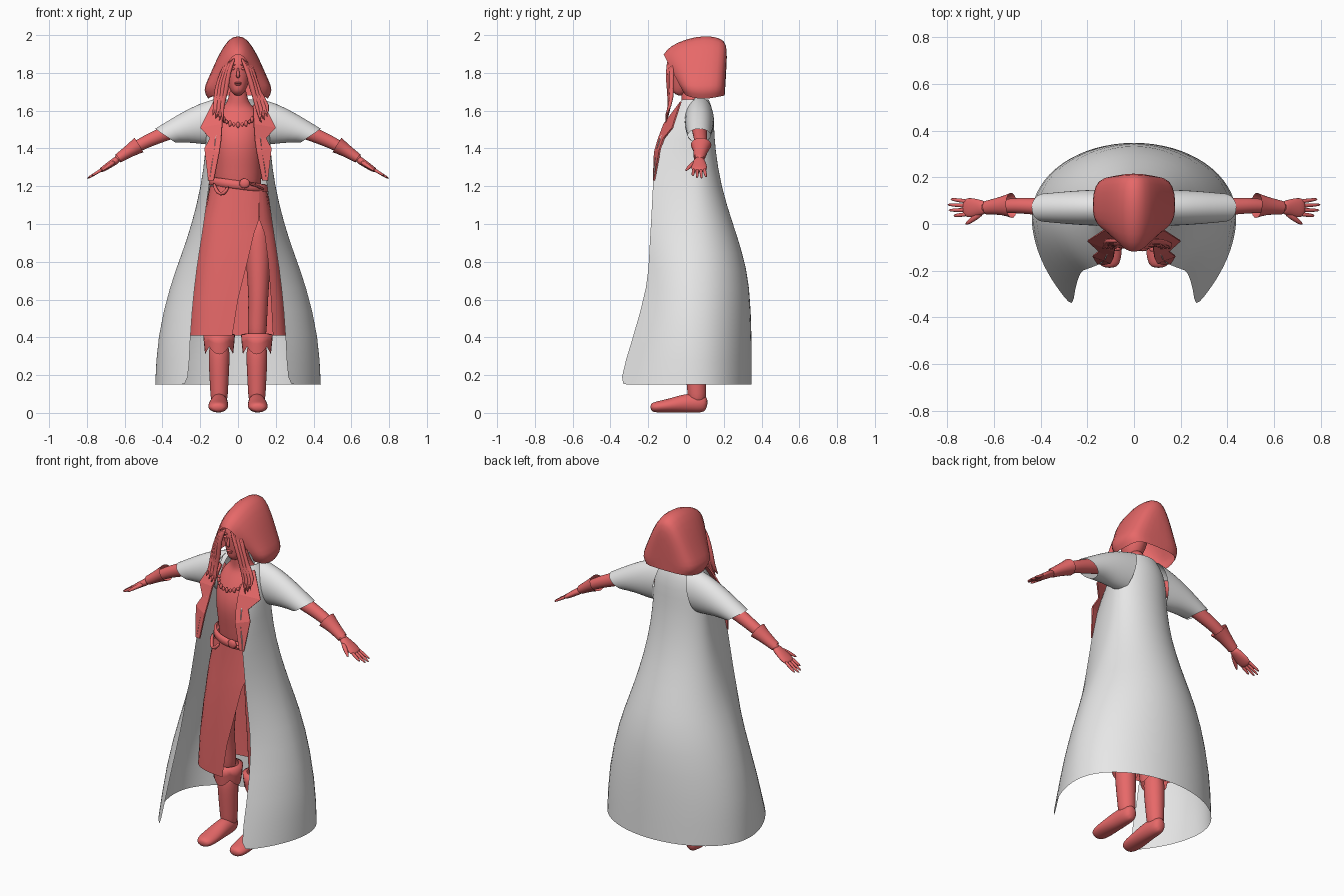
import bpy
import bmesh
from math import sin, cos, asin, pi, copysign
from mathutils import Vector, Matrix

cube = bpy.data.objects.get("Cube")
if cube:
    bpy.data.objects.remove(cube, do_unlink=True)


def material(name, colour):
    mat = bpy.data.materials.new(name)
    mat.use_nodes = True
    mat.diffuse_color = colour
    mat.node_tree.nodes["Principled BSDF"].inputs["Base Color"].default_value = colour
    return mat


RED = material("soft red", (0.8, 0.14, 0.14, 1))
GREY = material("light grey", (0.8, 0.8, 0.8, 1))


def finish(name, bm, mat, mirror=False, subdiv=0, smooth=True):
    """Turn a bmesh into an object with its material and modifiers."""
    bmesh.ops.recalc_face_normals(bm, faces=bm.faces)
    mesh = bpy.data.meshes.new(name)
    bm.to_mesh(mesh)
    bm.free()
    mesh.materials.append(mat)
    for poly in mesh.polygons:
        poly.use_smooth = smooth
    obj = bpy.data.objects.new(name, mesh)
    bpy.context.collection.objects.link(obj)
    if mirror:
        obj.modifiers.new("mirror", 'MIRROR').use_clip = False
    if subdiv:
        mod = obj.modifiers.new("smooth", 'SUBSURF')
        mod.levels = mod.render_levels = subdiv
    return obj


def loft(name, rings, mat, closed=True, caps=(True, True), **options):
    """Skin a row of equally long rings."""
    bm = bmesh.new()
    rows = [[bm.verts.new(p) for p in ring] for ring in rings]
    count = len(rows[0])
    for low, high in zip(rows, rows[1:]):
        for i in range(count if closed else count - 1):
            j = (i + 1) % count
            bm.faces.new((low[i], low[j], high[j], high[i]))
    if caps[0]:
        bm.faces.new(rows[0])
    if caps[1]:
        bm.faces.new(rows[-1])
    return finish(name, bm, mat, **options)


def sweep(name, stations, mat=RED, sides=10, subdiv=2, **options):
    """Skin ellipses along a path; stations are x, y, z, width, depth."""
    points = [Vector(s[:3]) for s in stations]
    whole = (points[-1] - points[0]).normalized()
    ref = Vector((0, 1, 0)) if abs(whole.z) > 0.8 else Vector((0, 0, 1))
    rings = []
    for i, (p, s) in enumerate(zip(points, stations)):
        along = points[min(i + 1, len(points) - 1)] - points[max(i - 1, 0)]
        side = along.cross(ref).normalized()
        up = side.cross(along).normalized()
        angles = [2 * pi * k / sides for k in range(sides)]
        rings.append([p + side * s[3] * cos(a) + up * s[4] * sin(a) for a in angles])
    return loft(name, rings, mat, subdiv=subdiv, **options)


def blob(name, place, size, mirror=False):
    bm = bmesh.new()
    matrix = Matrix.Translation(place) @ Matrix.Diagonal((*size, 1))
    bmesh.ops.create_uvsphere(bm, u_segments=12, v_segments=8, radius=1, matrix=matrix)
    return finish(name, bm, RED, mirror=mirror)


# Long open coat: round back, sides curving to the front edges
def coat_ring(z, wide, back, edge_x, edge_y, mid=0.04, n=8):
    half = [(wide * sin(pi * k / n / 2), mid + (back - mid) * cos(pi * k / n / 2)) for k in range(n)]
    for k in range(n + 1):
        t = k / n
        x = wide * (1 - t * t) + edge_x * t * t
        y = mid * (1 - t) ** 2 + (mid + edge_y) * t * (1 - t) + edge_y * t * t
        half.append((x, y))
    return [(-x, y, z) for x, y in half[:0:-1]] + [(x, y, z) for x, y in half]


coat_rows = [
    (.15, .44, .35, .26, -.36), (.4, .43, .35, .255, -.28), (.68, .36, .34, .23, -.2),
    (.85, .295, .3, .205, -.195), (1, .245, .25, .18, -.185), (1.2, .195, .185, .155, -.175),
    (1.4, .17, .155, .125, -.165), (1.5, .17, .15, .11, -.12), (1.6, .155, .145, .1, -.06),
    (1.66, .11, .12, .085, -.02)]
loft("coat", [coat_ring(*row) for row in coat_rows], GREY, closed=False,
     caps=(False, False), subdiv=1)

# Wide short sleeves with slanted cuffs: top x, z, bottom x, z, depth
sleeve_rows = [(.08, 1.675, .14, 1.42, .08), (.2, 1.645, .19, 1.42, .078),
               (.32, 1.58, .25, 1.43, .072), (.44, 1.505, .33, 1.43, .062)]
sleeve_rings = []
for tx, tz, bx, bz, depth in sleeve_rows:
    ring = []
    for k in range(16):
        a = 2 * pi * k / 16
        t = (1 + cos(a)) / 2
        ring.append((bx + (tx - bx) * t, .07 + depth * sin(a), bz + (tz - bz) * t))
    sleeve_rings.append(ring)
loft("sleeves", sleeve_rings, GREY, caps=(False, False), mirror=True, subdiv=1)

# Pointed hood: arches from the face opening to the back
arch = [(0, 1), (.05, .95), (.1, .71), (.135, .48), (.165, .28), (.187, .13), (.16, 0)]
arch = [(-x, h) for x, h in arch[:0:-1]] + arch
# top y, bottom y, width factor, top z, bottom z
hood_rows = [(-.12, -.01, .62, 1.9, 1.69), (-.09, 0, .84, 1.945, 1.68), (0, .03, .98, 1.985, 1.67),
             (.1, .09, 1, 2.005, 1.66), (.185, .16, .95, 1.99, 1.67), (.215, .2, .75, 1.96, 1.68),
             (.218, .205, .3, 1.88, 1.68)]
loft("hood", [[(x * w, yb + (yt - yb) * h, zb + (zt - zb) * h) for x, h in arch]
              for yt, yb, w, zt, zb in hood_rows], RED, closed=False, caps=(False, True), subdiv=1)


# Skirt with a tall slit over the left leg
def bulge(v):
    return copysign(abs(v) ** 0.8, v)


def skirt_ring(z, wide, deep, slit_a, slit_b, n=36):
    start, end = [asin(copysign(abs(x / wide) ** 1.25, x)) for x in (slit_b, slit_a)]
    angles = [start + (end + 2 * pi - start) * k / n for k in range(n + 1)]
    return [(wide * bulge(sin(a)), .04 - deep * bulge(cos(a)), z) for a in angles]


skirt_rows = [(.41, .258, .145, -.03, .185), (.6, .245, .145, 0, .175), (.8, .22, .14, .05, .16),
              (.95, .197, .135, .085, .14), (1.02, .187, .13, .11, .114), (1.2, .15, .125, .11, .111)]
loft("skirt", [skirt_ring(*row) for row in skirt_rows], RED, closed=False, caps=(False, False))

# Torso, neck and head
sweep("torso", [(0, .04, 1.14, .13, .115), (0, .03, 1.28, .125, .115), (0, .01, 1.42, .135, .125),
                (0, .03, 1.52, .14, .105), (0, .04, 1.6, .11, .07), (0, .03, 1.64, .05, .05),
                (0, .01, 1.74, .045, .045)], sides=16)
sweep("head", [(0, -.055, 1.685, .022, .025), (0, -.03, 1.72, .048, .055), (0, -.01, 1.77, .066, .078),
               (0, 0, 1.83, .074, .088), (0, .01, 1.88, .066, .078), (0, .01, 1.92, .03, .04)], sides=14)
sweep("nose", [(0, -.084, 1.83, .006, .006), (0, -.094, 1.8, .008, .01), (0, -.097, 1.782, .012, .01),
               (0, -.085, 1.775, .008, .006)], sides=8, subdiv=1)
blob("eyes", (.03, -.078, 1.822), (.014, .008, .007), mirror=True)
blob("eyebrows", (.032, -.078, 1.842), (.019, .008, .004), mirror=True)
blob("upper_lip", (0, -.08, 1.747), (.02, .009, .005))
blob("lower_lip", (0, -.078, 1.738), (.016, .009, .005))

# Hair locks hanging out of the hood
for side, drop in ((-1, 0), (1, .03)):
    for i in range(6):
        s = i / 5
        wave = .01 * (-1) ** i
        sweep("hair_lock", [
            (side * (.015 + .045 * s), -.09 + .02 * s, 1.885 - .03 * s, .008, .007),
            (side * (.055 + .03 * s), -.1 + .025 * s, 1.8, .015, .012),
            (side * (.07 + .035 * s) + wave, -.09 + .02 * s, 1.71, .016, .013),
            (side * (.08 + .05 * s + drop) - wave, -.085, 1.62, .014, .012),
            (side * (.085 + .04 * s + drop) + wave, -.11, 1.53 + .04 * s, .003, .003)],
            sides=6, subdiv=1)

# Bead necklace
for i in range(11):
    a = pi * (i - 5) / 12
    blob("necklace_bead", (.085 * sin(a), -.045 - .06 * cos(a), 1.58 - .055 * cos(a)),
         (.009, .009, .011 + .006 * (i % 2)))

# Notched lapels folded over the front edges
outer = [(.13, -.03, 1.65), (.2, -.075, 1.51), (.15, -.12, 1.455), (.178, -.14, 1.4), (.158, -.172, 1.23)]
inner = [(.08, -.04, 1.63), (.085, -.12, 1.53), (.09, -.15, 1.45), (.1, -.17, 1.38), (.13, -.176, 1.23)]
lapel = loft("lapels", list(zip(outer, inner)), RED, closed=False, caps=(False, False),
             mirror=True, smooth=False)
lapel.modifiers.new("thickness", 'SOLIDIFY').thickness = 0.008

# Belt with buckle and hanging loop
belt_rings = []
for z, grow in ((1.185, 0), (1.19, .01), (1.225, .008), (1.23, -.005)):
    belt_rings.append([((.15 + grow) * sin(a), .04 - (.132 + grow) * cos(a), z - .02 * sin(a))
                       for a in [2 * pi * k / 32 for k in range(32)]])
loft("belt", belt_rings, RED, caps=(False, False))
blob("belt_buckle", (.035, -.105, 1.215), (.028, .012, .026))
sweep("belt_loop", [(-.13, -.05, 1.22, .01, .01), (-.11, -.1, 1.16, .012, .012),
                    (-.075, -.11, 1.155, .012, .012), (-.05, -.1, 1.2, .01, .01)], sides=8, subdiv=1)
sweep("belt_end", [(.06, -.105, 1.21, .015, .008), (.1, -.105, 1.205, .02, .008),
                   (.14, -.075, 1.18, .012, .008)], sides=8, subdiv=1)

# Arms with flared gauntlets
sweep("arms", [(.12, .07, 1.57, .05, .055), (.3, .07, 1.515, .045, .048), (.42, .075, 1.465, .038, .04),
               (.5, .08, 1.43, .035, .035), (.58, .075, 1.385, .03, .03), (.66, .07, 1.33, .025, .022)],
      mirror=True)
sweep("gauntlets", [(.525, .08, 1.418, .058, .048), (.57, .078, 1.39, .04, .036),
                    (.635, .07, 1.347, .031, .027)], mirror=True, caps=(False, False), subdiv=1)

# Hands
sweep("palms", [(.63, .07, 1.347, .026, .022), (.66, .07, 1.327, .036, .02), (.7, .07, 1.3, .046, .017),
                (.735, .07, 1.278, .04, .012)], mirror=True)
for i, reach in enumerate((.775, .798, .803, .79)):
    root, tip = .042 + .018 * i, .035 + .024 * i
    sweep("finger", [(.71, root, 1.295, .01, .01), (.75, (root + tip) / 2, 1.27, .0095, .009),
                     (reach, tip, 1.27 - .6 * (reach - .75), .006, .005)],
          sides=8, subdiv=1, mirror=True)
sweep("thumbs", [(.65, .05, 1.33, .014, .014), (.685, .025, 1.31, .014, .012),
                 (.725, -.004, 1.28, .007, .006)], sides=8, subdiv=1, mirror=True)

# Legs and boots
sweep("legs", [(.1, .04, 1.05, .075, .08), (.105, .035, .9, .075, .08), (.108, .03, .75, .066, .072),
               (.108, .025, .6, .054, .058), (.102, .04, .48, .055, .058), (.1, .045, .36, .05, .052)],
      mirror=True)
sweep("boot_shafts", [(.1, .06, .04, .046, .05), (.1, .057, .12, .05, .053), (.1, .05, .25, .058, .061),
                      (.1, .045, .39, .062, .064)], mirror=True)
sweep("boot_feet", [(.1, .115, .045, .03, .042), (.1, .07, .052, .047, .054), (.1, 0, .052, .05, .054),
                    (.105, -.09, .038, .057, .038), (.106, -.15, .032, .055, .032),
                    (.106, -.19, .027, .036, .024)], mirror=True)

# Folded boot tops with a pointed lower edge
cuff_rings = []
for z, wide, dip in ((.33, .074, .04), (.375, .08, .02), (.415, .084, 0), (.42, .06, 0)):
    cuff_rings.append([(.1 + wide * sin(a), .045 - wide * cos(a), z - dip * abs(cos(2 * a)) + dip / 2)
                       for a in [2 * pi * k / 24 for k in range(24)]])
loft("boot_cuffs", cuff_rings, RED, caps=(False, False), mirror=True)
